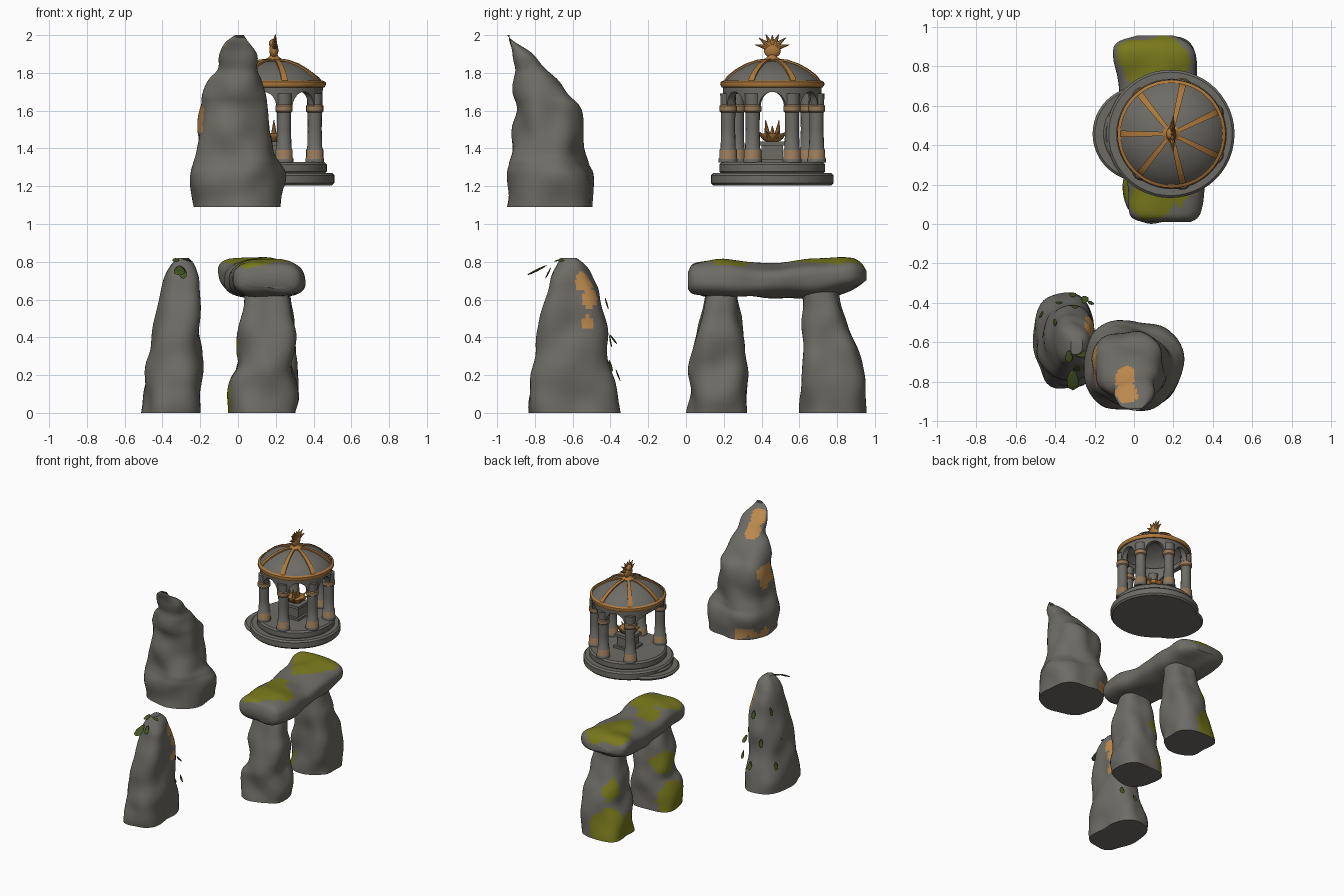
import bpy, bmesh, math, random
from mathutils import Vector, noise

random.seed(4)
cube = bpy.data.objects.get("Cube")
if cube:
    bpy.data.objects.remove(cube, do_unlink=True)


def material(name, r, g, b):
    m = bpy.data.materials.new(name)
    m.use_nodes = True
    m.diffuse_color = (r, g, b, 1)
    bsdf = next(n for n in m.node_tree.nodes if n.type == 'BSDF_PRINCIPLED')
    bsdf.inputs["Base Color"].default_value = (r, g, b, 1)
    bsdf.inputs["Roughness"].default_value = 0.9
    return m


STONE = material("grey stone", .155, .148, .13)
LICHEN = material("orange lichen", .50, .25, .075)
MOSS = material("yellow moss", .19, .19, .012)
LEAF = material("dark green leaf", .06, .09, .018)
GOLD = material("aged gold", .42, .19, .045)
BAND = material("tan band", .30, .19, .10)


def finish(name, bm, mats, smooth=True):
    bmesh.ops.recalc_face_normals(bm, faces=bm.faces)
    me = bpy.data.meshes.new(name)
    bm.to_mesh(me)
    bm.free()
    ob = bpy.data.objects.new(name, me)
    bpy.context.collection.objects.link(ob)
    for m in mats:
        me.materials.append(m)
    if smooth:
        bpy.ops.object.select_all(action='DESELECT')
        ob.select_set(True)
        bpy.context.view_layer.objects.active = ob
        bpy.ops.object.shade_smooth_by_angle(angle=math.radians(40))
    return ob


def skin(bm, rings, cap=True):
    # bridge a stack of equal closed rings
    rows = [[bm.verts.new(p) for p in ring] for ring in rings]
    n = len(rows[0])
    for a, b in zip(rows, rows[1:]):
        for i in range(n):
            j = (i + 1) % n
            bm.faces.new((a[i], a[j], b[j], b[i]))
    if cap:
        bm.faces.new(rows[0])
        bm.faces.new(rows[-1])


def spline(rows, steps=7):
    # smooth interpolation through section rows
    for k in range(len(rows) - 1):
        quad = [rows[max(k - 1, 0)], rows[k], rows[k + 1], rows[min(k + 2, len(rows) - 1)]]
        for s in range(steps):
            t = s / steps
            yield [b + .5 * t * (c - a + t * (2 * a - 5 * b + 4 * c - d + t * (3 * (b - c) + d - a)))
                   for a, b, c, d in zip(*quad)]
    yield rows[-1]


def rock(name, sections, spots, paint, along_y=False, rough=.035, power=2.7):
    # section: position, then low and high limits on the two cross axes
    rings = []
    for t, a0, a1, b0, b1 in spline(sections):
        ring = []
        for i in range(56):
            ang = math.tau * i / 56
            c, s = math.cos(ang), math.sin(ang)
            k = (abs(c) ** power + abs(s) ** power) ** (-1 / power)
            a = (a0 + a1) / 2 + (a1 - a0) / 2 * c * k
            b = (b0 + b1) / 2 + (b1 - b0) / 2 * s * k
            p = Vector((a, t, b) if along_y else (a, b, t))
            d = rough * noise.noise(p * 6) - rough * .15
            out = Vector((c, 0, s) if along_y else (c, s, 0))
            ring.append(p + out * d)
        rings.append(ring)
    bm = bmesh.new()
    skin(bm, rings)
    for f in bm.faces:
        p = f.calc_center_median()
        wobble = .035 * noise.noise(p * 14)
        if len(f.verts) == 4 and any((p - Vector(q[:3])).length + wobble < q[3] for q in spots):
            f.material_index = 1
    return finish(name, bm, [STONE, paint])


# Tall leaning stone
rock("tall_stone", [
    (1.09, -.24, .24, -.95, -.495), (1.25, -.245, .24, -.95, -.49), (1.32, -.24, .22, -.935, -.52),
    (1.4, -.22, .18, -.92, -.54), (1.6, -.2, .165, -.905, -.545), (1.68, -.19, .15, -.91, -.6),
    (1.76, -.17, .135, -.905, -.675), (1.82, -.125, .105, -.91, -.74), (1.9, -.105, .09, -.94, -.82),
    (1.96, -.085, .075, -.955, -.89), (2.0, -.03, .05, -.95, -.93)],
    [(-.2, -.72, 1.55, .095), (-.04, -.77, 1.85, .055), (-.04, -.86, 1.925, .065),
     (-.23, -.65, 1.13, .045), (-.2, -.56, 1.13, .045), (-.11, -.51, 1.13, .045)], LICHEN, power=2.4)

# Short stone
rock("short_stone", [
    (0, -.51, -.19, -.83, -.345), (.1, -.505, -.19, -.835, -.36), (.3, -.475, -.19, -.805, -.405),
    (.5, -.435, -.19, -.775, -.435), (.65, -.4, -.195, -.735, -.455), (.72, -.385, -.2, -.72, -.49),
    (.78, -.36, -.22, -.69, -.53), (.82, -.33, -.25, -.67, -.57)],
    [(-.2, -.53, .7, .06), (-.19, -.5, .61, .06), (-.19, -.505, .48, .038)], LICHEN, rough=.03)

# Table stone: two legs and a capstone
rock("front_leg", [
    (0, -.05, .31, .01, .33), (.18, -.045, .305, .015, .33), (.27, -.01, .3, .03, .325),
    (.45, .005, .295, .06, .305), (.64, .04, .27, .11, .28)],
    [(-.06, .22, .1, .13), (0, .25, .37, .1)], MOSS, rough=.03)
rock("back_leg", [
    (0, -.04, .31, .605, .955), (.2, -.02, .32, .61, .945), (.35, .01, .315, .605, .91),
    (.5, .03, .3, .6, .85), (.64, .06, .28, .62, .81)],
    [(.02, .95, .1, .16), (-.03, .72, .08, .1), (.03, .9, .38, .09)], MOSS, rough=.03)
rock("capstone", [
    (.01, .04, .28, .66, .74), (.05, -.02, .34, .625, .795), (.2, -.04, .365, .61, .815),
    (.42, -.05, .33, .61, .785), (.7, -.09, .32, .61, .815), (.85, -.11, .31, .64, .825),
    (.92, -.09, .27, .67, .8), (.955, 0, .2, .7, .75)],
    [(.08, .12, .85, .14), (.2, .22, .86, .14), (.06, .38, .83, .1), (.1, .72, .87, .15),
     (.14, .83, .86, .15), (.0, .85, .84, .1)], MOSS, along_y=True, rough=.02)

# Leaves clinging to the short stone: position and facing
for i, (x, y, z, n) in enumerate([
        (-.31, -.79, .755, (0, -.5, 1)), (-.33, -.67, .81, (0, -.3, 1)), (-.27, -.66, .81, (.3, 0, 1)),
        (-.29, -.73, .74, (0, -1, .5)), (-.3, -.42, .58, (0, 1, .3)), (-.38, -.4, .38, (0, 1, .2)),
        (-.25, -.385, .39, (.2, 1, .8)), (-.22, -.4, .25, (.5, 1, .3)), (-.31, -.36, .2, (0, 1, .4)),
        (-.45, -.55, .4, (-1, 0, .3)), (-.47, -.46, .2, (-1, .5, .2)), (-.4, -.5, .6, (-1, 0, .3))]):
    bm = bmesh.new()
    bmesh.ops.create_uvsphere(bm, u_segments=8, v_segments=4, radius=1)
    for v in bm.verts:
        v.co.x *= 1 - .4 * v.co.y
    ob = finish("leaf_%d" % i, bm, [LEAF])
    ob.scale = (.018, .034, .004) if i else (.03, .06, .006)
    ob.location = (x, y, z)
    ob.rotation_mode = 'QUATERNION'
    ob.rotation_quaternion = Vector(n).to_track_quat('Z', 'Y')

# ---- Round pavilion ----
CX, CY = .19, .457


def lathe(name, profile, mats, x=CX, y=CY, seg=48, rule=None, cap=True):
    bm = bmesh.new()
    skin(bm, [[(x + r * math.cos(math.tau * i / seg), y + r * math.sin(math.tau * i / seg), z)
               for i in range(seg)] for r, z in profile], cap)
    if rule:
        for f in bm.faces:
            f.material_index = int(rule(f.calc_center_median().z))
    return finish(name, bm, mats)


def slab(name, r, z0, z1, x=CX, y=CY):
    e = .012
    lathe(name, [(r - e, z0), (r, z0 + e), (r, z1 - e), (r - e, z1)], [STONE], x, y)


slab("lower_base", .325, 1.205, 1.27, CX - .005)
slab("upper_base", .28, 1.265, 1.328)
slab("entry_step_low", .24, 1.205, 1.235, CX - .16)
slab("entry_step_high", .205, 1.205, 1.255, CX - .14)

# Columns leave the entrance side open
SECTOR = math.tau / 7
angles = [SECTOR * (k + .5) for k in range(7)]
for k, a in enumerate(angles):
    if k == 3:
        continue
    lathe("column_%d" % k, [
        (.05, 1.325), (.05, 1.345), (.046, 1.352), (.046, 1.392), (.04, 1.4), (.037, 1.5), (.038, 1.59),
        (.046, 1.597), (.046, 1.625), (.04, 1.632), (.042, 1.69)], [STONE, BAND],
        CX + .24 * math.cos(a), CY + .24 * math.sin(a), 16,
        lambda z: 1.348 < z < 1.396 or 1.593 < z < 1.63)


# Arched wall ring over the columns
def arch_height(a):
    k = min((k for k in range(7) if k != 3),
            key=lambda k: abs(math.remainder(a - angles[k], math.tau)))
    near = abs(math.remainder(a - angles[k], math.tau))
    entry = abs(math.remainder(a - math.pi, math.tau)) < SECTOR
    half = SECTOR if entry else SECTOR / 2
    d = (half - near) / (half - .16)
    return 1.61 + .09 * math.sqrt(max(0, 1 - d * d))


rings = []
for i in range(168):
    a = math.tau * i / 168
    low = arch_height(a)
    rings.append([(CX + r * math.cos(a), CY + r * math.sin(a), z)
                  for r, z in ((.222, low), (.258, low), (.262, 1.74), (.222, 1.74))])
bm = bmesh.new()
skin(bm, rings + rings[:1], cap=False)
bmesh.ops.remove_doubles(bm, verts=bm.verts, dist=.0001)
finish("arched_wall", bm, [STONE])

# Domed roof with gold rim and ribs
dome = [(.265, 1.74), (.24, 1.775), (.195, 1.81), (.14, 1.84), (.08, 1.86), (.015, 1.868)]
lathe("dome", dome, [STONE], cap=False)
lathe("roof_rim", [(.255, 1.722), (.268, 1.724), (.276, 1.737), (.274, 1.752), (.258, 1.76)],
      [GOLD], cap=False)
lathe("roof_crown", [(.045, 1.855), (.045, 1.872), (.025, 1.885), (.018, 1.9)], [GOLD], seg=16)
for k, a in enumerate(angles):
    across = Vector((-math.sin(a), math.cos(a), 0))
    strips = []
    for r, z in dome:
        mid = Vector((CX + r * math.cos(a), CY + r * math.sin(a), z))
        w = .009 + .03 * r
        strips.append([mid - across * w, mid + across * w,
                       mid + across * w + Vector((0, 0, .01)), mid - across * w + Vector((0, 0, .01))])
    bm = bmesh.new()
    skin(bm, strips)
    finish("roof_rib_%d" % k, bm, [GOLD])


def spike(name, start, direction, length, radius):
    bm = bmesh.new()
    bmesh.ops.create_cone(bm, segments=8, radius1=radius, radius2=.002, depth=length, cap_ends=True)
    ob = finish(name, bm, [GOLD])
    d = Vector(direction).normalized()
    ob.location = Vector(start) + d * length / 2
    ob.rotation_mode = 'QUATERNION'
    ob.rotation_quaternion = d.to_track_quat('Z', 'Y')


def ball(name, loc, scale):
    bm = bmesh.new()
    bmesh.ops.create_uvsphere(bm, u_segments=16, v_segments=10, radius=1)
    ob = finish(name, bm, [GOLD])
    ob.location, ob.scale = loc, scale


# Winged finial
ball("finial_body", (CX, CY, 1.92), (.024, .045, .042))
ball("finial_head", (CX - .005, CY, 1.955), (.022, .03, .024))
for i, deg in enumerate((-78, -52, -25, 0, 25, 52, 78)):
    t = math.radians(deg)
    spike("finial_plume_%d" % i, (CX, CY, 1.93), (.1, math.sin(t), math.cos(t)),
          .07 + .025 * abs(math.sin(t)), .022)

# Altar with fire bowl
for name, w, z0, z1 in (("altar_foot", .15, 1.325, 1.345), ("altar_block", .115, 1.34, 1.42),
                        ("altar_top", .14, 1.415, 1.437)):
    bm = bmesh.new()
    bmesh.ops.create_cube(bm, size=1)
    ob = finish(name, bm, [STONE], smooth=False)
    ob.location, ob.scale = (CX, CY, (z0 + z1) / 2), (w, w, z1 - z0)
lathe("fire_bowl", [(.03, 1.435), (.045, 1.442), (.068, 1.47), (.07, 1.478), (.05, 1.472)], [GOLD], seg=20)
for k in range(8):
    a = math.tau * (k + .5) / 8
    c, s = math.cos(a), math.sin(a)
    spike("bowl_petal_%d" % k, (CX + .05 * c, CY + .05 * s, 1.46), (c, s, .9), .05, .014)
for k, (side, tall) in enumerate(((-1, .09), (1, .09), (0, .06))):
    spike("flame_%d" % k, (CX, CY + side * .025, 1.46), (0, side * .12, 1), tall, .018)
